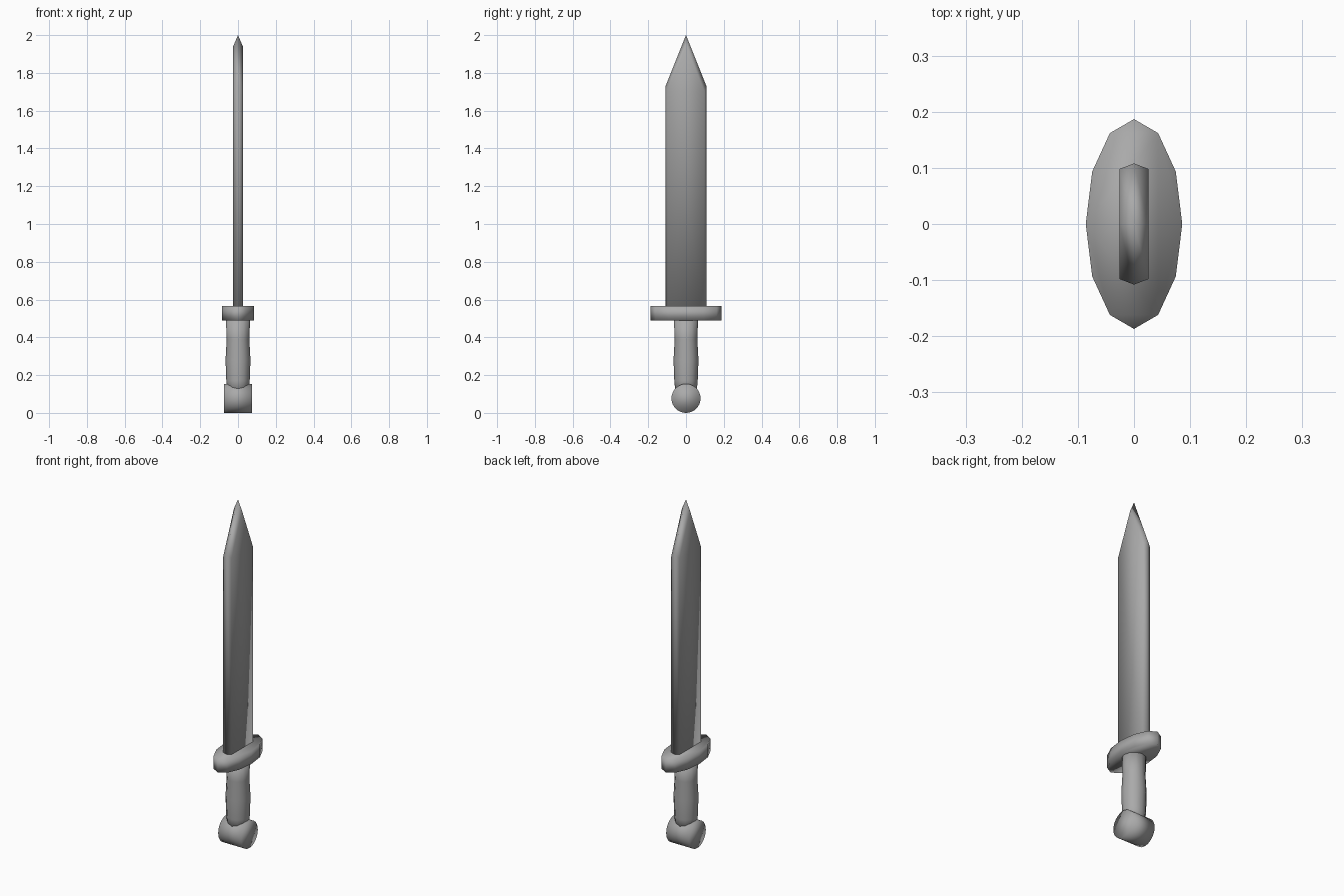
import bpy, bmesh
from math import cos, sin, pi

cube = bpy.data.objects.get("Cube")
if cube:
    bpy.data.objects.remove(cube)

grey = bpy.data.materials.new("steel_grey")
grey.use_nodes = True
colour = (0.4, 0.4, 0.4, 1)
grey.diffuse_color = colour
grey.node_tree.nodes["Principled BSDF"].inputs["Base Color"].default_value = colour


def ellipse(rx, ry, z, sides=12):
    return [(rx * sin(2 * pi * i / sides), ry * cos(2 * pi * i / sides), z)
            for i in range(sides)]


def loft(name, rings):
    """Skin a stack of equal-sized rings and cap both ends."""
    bm = bmesh.new()
    loops = [[bm.verts.new(p) for p in ring] for ring in rings]
    for a, b in zip(loops, loops[1:]):
        for i in range(len(a)):
            j = (i + 1) % len(a)
            bm.faces.new((a[i], a[j], b[j], b[i]))
    bm.faces.new(loops[0])
    bm.faces.new(loops[-1])
    bmesh.ops.remove_doubles(bm, verts=bm.verts, dist=0.0001)
    bmesh.ops.recalc_face_normals(bm, faces=bm.faces)
    for f in bm.faces:
        f.smooth = True
    mesh = bpy.data.meshes.new(name)
    bm.to_mesh(mesh)
    bm.free()
    mesh.materials.append(grey)
    obj = bpy.data.objects.new(name, mesh)
    bpy.context.collection.objects.link(obj)
    return obj


# Blade: six-sided bar with ridged edges, closing to a pointed tip
def blade_ring(edge_y, edge_z, side_y, side_z, x=0.026):
    return [(0, edge_y, edge_z), (x, side_y, side_z), (x, -side_y, side_z),
            (0, -edge_y, edge_z), (-x, -side_y, side_z), (-x, side_y, side_z)]


loft("blade", [blade_ring(0.108, 0.54, 0.098, 0.54),
               blade_ring(0.108, 1.73, 0.098, 1.70),
               blade_ring(0, 2.0, 0, 1.94)])

# Guard: oval slab
loft("guard", [ellipse(0.086, 0.187, z) for z in (0.49, 0.565)])

# Grip: gently waved column
grip = [(0.055, 0.1), (0.062, 0.17), (0.066, 0.28), (0.060, 0.39), (0.064, 0.5)]
loft("grip", [ellipse(r, r, z) for r, z in grip])

# Pommel: drum lying across the grip
loft("pommel", [[(x, b, a + 0.077) for a, b, _ in ellipse(0.077, 0.077, 0, 32)]
                for x in (-0.073, 0.073)])
